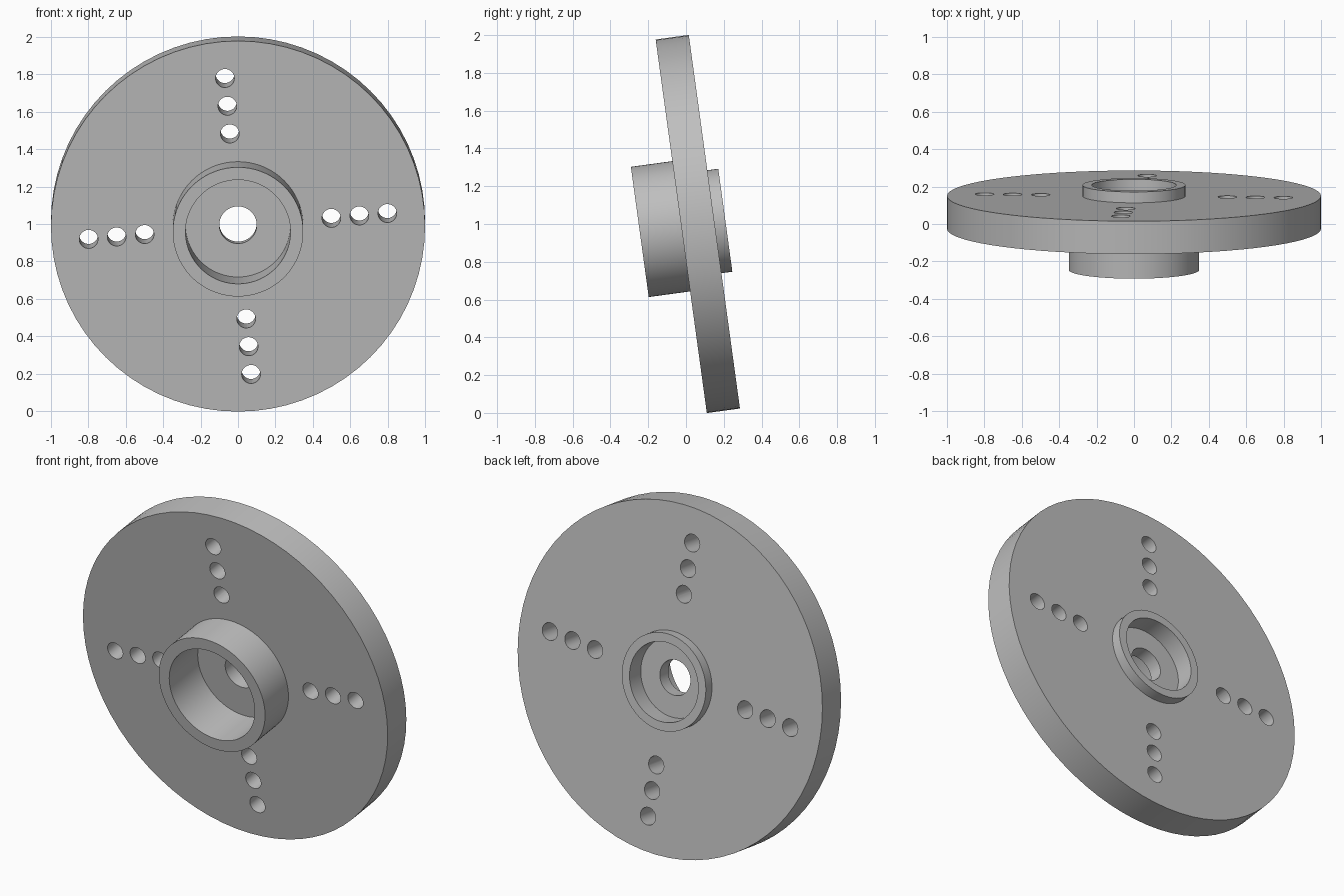
import bpy, bmesh, math
from mathutils import Matrix

cube = bpy.data.objects.get("Cube")
if cube:
    bpy.data.objects.remove(cube, do_unlink=True)

TILT = math.radians(7.8)      # lean of the disc axis
TWIST = math.radians(-5)      # rotation of the hole pattern
PLACE = Matrix.Translation((0, 0.0625, 1.0)) @ Matrix.Rotation(TILT - math.pi / 2, 4, 'X')

grey = bpy.data.materials.new("plain grey")
grey.use_nodes = True
colour = (0.52, 0.52, 0.52, 1)
grey.diffuse_color = colour
grey.node_tree.nodes["Principled BSDF"].inputs["Base Color"].default_value = colour


def make_object(name, bm):
    bmesh.ops.recalc_face_normals(bm, faces=bm.faces)
    mesh = bpy.data.meshes.new(name)
    bm.to_mesh(mesh)
    bm.free()
    mesh.materials.append(grey)
    obj = bpy.data.objects.new(name, mesh)
    obj.matrix_world = PLACE
    bpy.context.collection.objects.link(obj)
    return obj


def revolve(name, profile, steps):
    """Spin a closed (radius, height) outline around the local z axis."""
    bm = bmesh.new()
    verts = [bm.verts.new((r, 0, h)) for r, h in profile]
    edges = [bm.edges.new((verts[i - 1], verts[i])) for i in range(len(verts))]
    bmesh.ops.spin(bm, geom=verts + edges, cent=(0, 0, 0), axis=(0, 0, 1),
                   angle=math.tau, steps=steps, use_merge=True)
    bmesh.ops.remove_doubles(bm, verts=bm.verts, dist=1e-5)
    return make_object(name, bm)


# Disc with front hub, rear lip, both recesses and the centre bore
flange = revolve("flange_disc", [
    (0.10, -0.04), (0.28, -0.04), (0.28, -0.31), (0.348, -0.31), (0.348, -0.0885),
    (0.998, -0.0885), (0.998, 0.0885), (0.275, 0.0885), (0.275, 0.147),
    (0.225, 0.147), (0.225, 0.04), (0.10, 0.04)], 72)

# Cutter: four radial rows of three bolt holes
bm = bmesh.new()
for row in range(4):
    for radius in (0.5, 0.65, 0.8):
        spot = (Matrix.Rotation(TWIST + row * math.pi / 2, 4, 'Z')
                @ Matrix.Translation((radius, 0, 0)))
        bmesh.ops.create_cone(bm, cap_ends=True, segments=32, radius1=0.05,
                              radius2=0.05, depth=0.4, matrix=spot)
cutter = make_object("bolt_hole_cutter", bm)
cutter.hide_render = True

cut = flange.modifiers.new("bolt_holes", 'BOOLEAN')
cut.operation = 'DIFFERENCE'
cut.solver = 'EXACT'
cut.object = cutter

bpy.ops.object.select_all(action='DESELECT')
flange.select_set(True)
bpy.context.view_layer.objects.active = flange
bpy.ops.object.modifier_apply(modifier=cut.name)
bpy.data.objects.remove(cutter, do_unlink=True)

# Smooth curved walls, crisp rims
bpy.ops.object.shade_smooth_by_angle(angle=math.radians(30))
